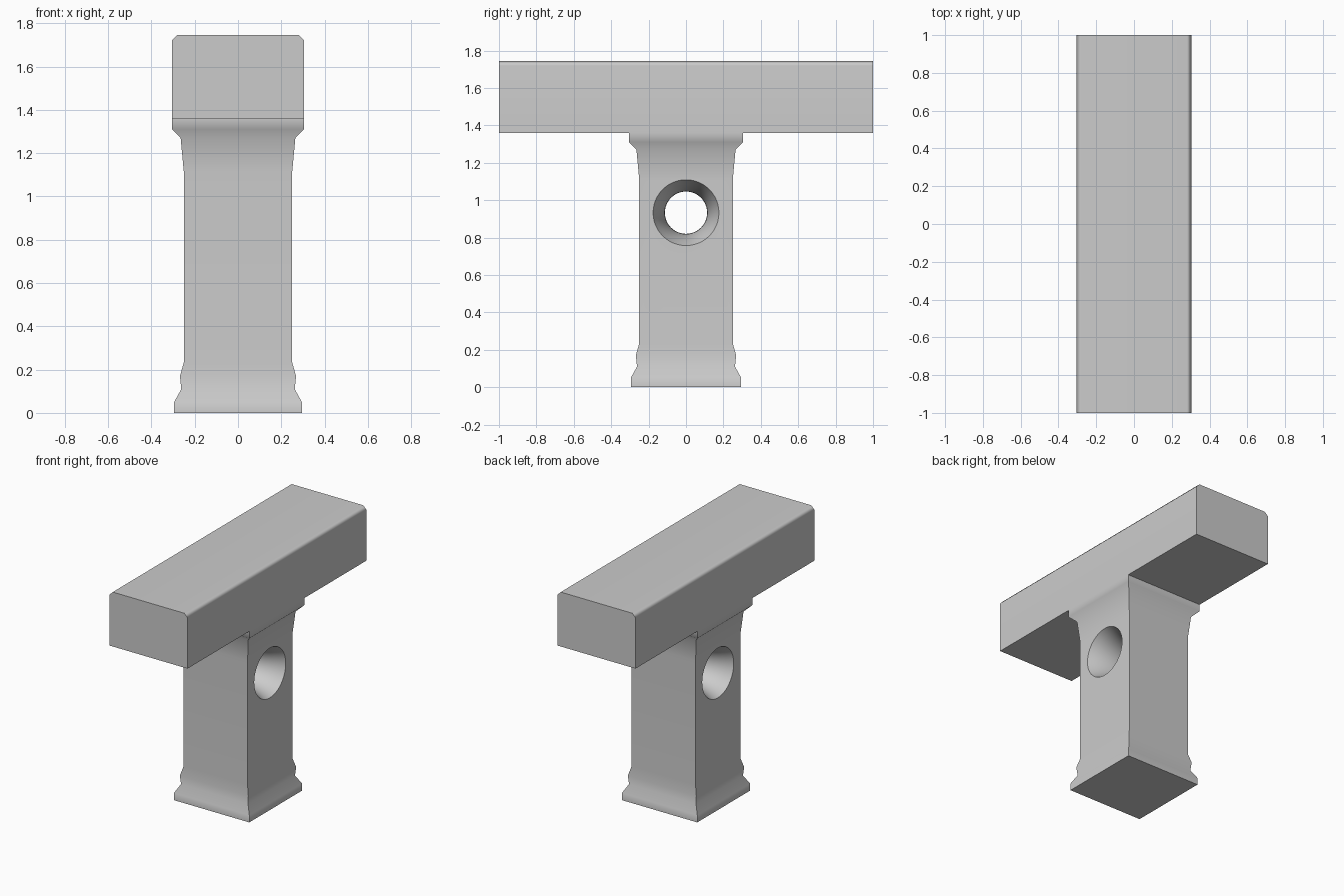
import bpy, bmesh, math

if "Cube" in bpy.data.objects:
    bpy.data.objects.remove(bpy.data.objects["Cube"])


def make_object(name, bm):
    bmesh.ops.recalc_face_normals(bm, faces=bm.faces)
    mesh = bpy.data.meshes.new(name)
    bm.to_mesh(mesh)
    bm.free()
    obj = bpy.data.objects.new(name, mesh)
    bpy.context.collection.objects.link(obj)
    return obj


def loft(name, rings):
    """Skin a list of equal-length closed rings and cap both ends."""
    bm = bmesh.new()
    loops = [[bm.verts.new(p) for p in ring] for ring in rings]
    n = len(loops[0])
    for a, b in zip(loops, loops[1:]):
        for i in range(n):
            j = (i + 1) % n
            bm.faces.new((a[i], a[j], b[j], b[i]))
    bm.faces.new(loops[0])
    bm.faces.new(loops[-1])
    return make_object(name, bm)


def finish(obj):
    bpy.ops.object.select_all(action='DESELECT')
    obj.select_set(True)
    bpy.context.view_layer.objects.active = obj
    bpy.ops.object.shade_smooth_by_angle(angle=math.radians(55))
    weighted = obj.modifiers.new("weighted_normals", 'WEIGHTED_NORMAL')
    weighted.keep_sharp = True


# Square post with moulded foot and flared head: (half width, height)
profile = [(0.295, 0), (0.295, 0.05), (0.262, 0.11), (0.268, 0.17),
           (0.25, 0.235), (0.25, 1.11), (0.265, 1.27), (0.305, 1.31),
           (0.305, 1.36)]
corners = [(-1, -1), (1, -1), (1, 1), (-1, 1)]
post = loft("post", [[(w * sx, w * sy, z) for sx, sy in corners]
                     for w, z in profile])

# Hourglass-shaped hole running through the post along x
HOLE_Z, THROAT, MOUTH, HALF = 0.933, 0.113, 0.176, 0.25
SIDES, STEPS = 48, 6
rings = []
for k in range(-STEPS - 1, STEPS + 2):
    t = k / STEPS
    r = THROAT + (MOUTH - THROAT) * t * t
    rings.append([(HALF * t, r * math.cos(a), HOLE_Z + r * math.sin(a))
                  for a in (2 * math.pi * i / SIDES for i in range(SIDES))])
cutter = loft("hole_cutter", rings)
cutter.hide_render = True
cutter.hide_set(True)
cut = post.modifiers.new("hole", 'BOOLEAN')
cut.operation = 'DIFFERENCE'
cut.solver = 'EXACT'
cut.object = cutter
bpy.context.view_layer.objects.active = post
bpy.ops.object.modifier_apply(modifier=cut.name)
bpy.data.objects.remove(cutter)
finish(post)

# Long rail on top with chamfered upper edges
X, BEV, Z0, Z1 = 0.305, 0.025, 1.36, 1.745
section = [(-X, Z0), (X, Z0), (X, Z1 - BEV), (X - BEV, Z1),
           (BEV - X, Z1), (-X, Z1 - BEV)]
rail = loft("top_rail", [[(x, y, z) for x, z in section] for y in (-1, 1)])
finish(rail)
